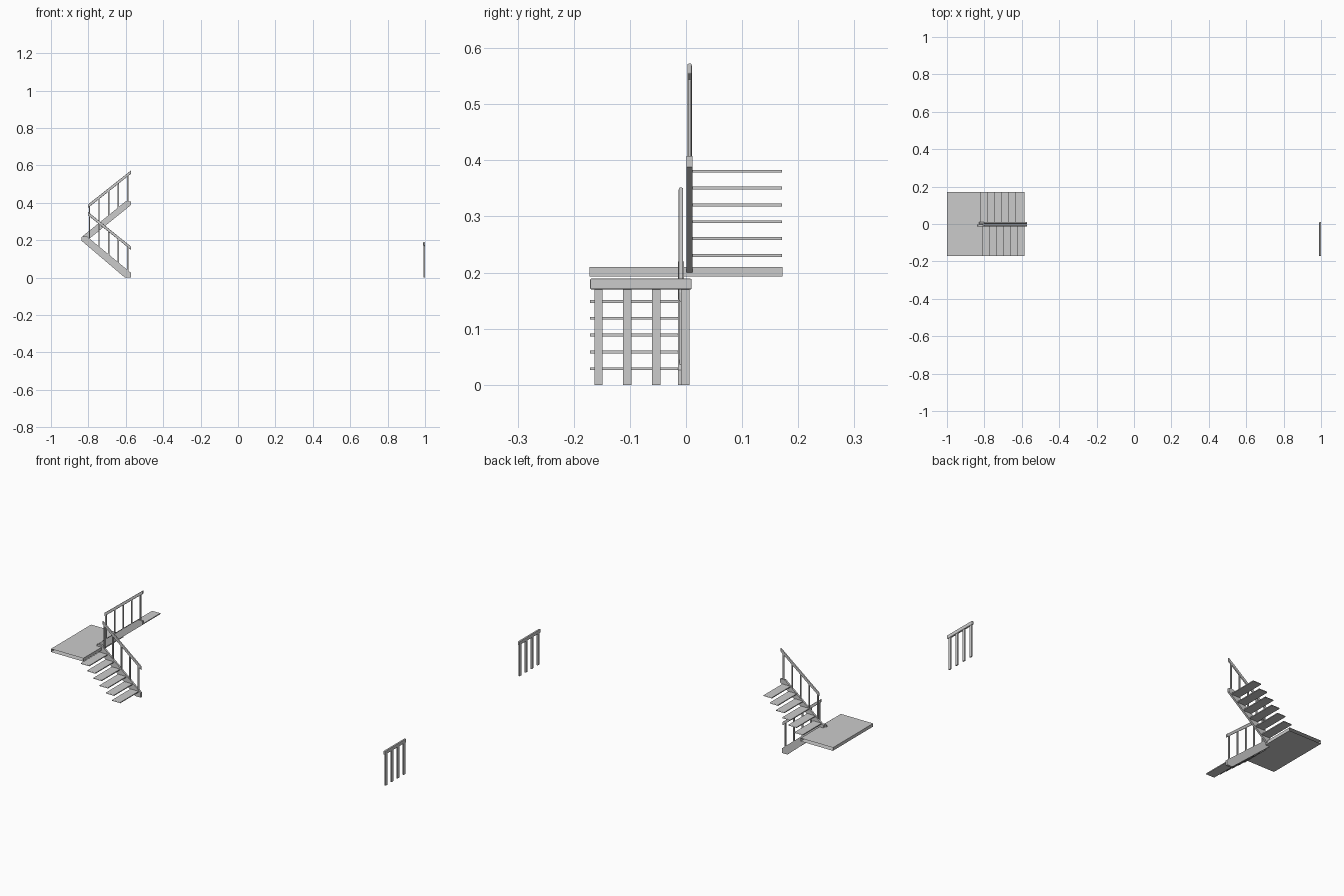
import bpy, bmesh

if "Cube" in bpy.data.objects:
    bpy.data.objects.remove(bpy.data.objects["Cube"])


def make(name, verts, faces, bevel=0.0):
    me = bpy.data.meshes.new(name)
    me.from_pydata(verts, [], faces)
    bm = bmesh.new()
    bm.from_mesh(me)
    bmesh.ops.recalc_face_normals(bm, faces=bm.faces)
    bm.to_mesh(me)
    bm.free()
    ob = bpy.data.objects.new(name, me)
    bpy.context.collection.objects.link(ob)
    if bevel:
        m = ob.modifiers.new("soft_edges", "BEVEL")
        m.width, m.segments = bevel, 2
    return ob


def extrude(name, profile, y0, y1, capped=True, bevel=0.0):
    """Sweep an xz profile along y, optionally leaving the ends open."""
    n = len(profile)
    verts = [(x, y, z) for y in (y0, y1) for x, z in profile]
    faces = [(i, (i + 1) % n, n + (i + 1) % n, n + i) for i in range(n)]
    if capped:
        faces += [tuple(range(n))[::-1], tuple(range(n, 2 * n))]
    return make(name, verts, faces, bevel)


def box(name, x0, x1, y0, y1, z0, z1, capped=True, bevel=0.0):
    return extrude(name, [(x0, z0), (x1, z0), (x1, z1), (x0, z1)],
                   y0, y1, capped, bevel)


# Landing slab and treads have open ends where they meet the walls
box("landing", -1.0, -0.807, -0.172, 0.172, 0.193, 0.21, capped=False)

STEP, DEPTH, RISE, THICK = 0.0372, 0.049, 0.03, 0.005
for i in range(6):
    nose = -0.585 - STEP * i
    top = RISE * (i + 1) + 0.001
    box(f"lower_tread_{i + 1}", nose - DEPTH, nose, -0.171, -0.0138,
        top - THICK, top, capped=False)
    nose = -0.820 + STEP * i
    top = 0.203 + RISE * (i + 1)
    box(f"upper_tread_{i + 1}", nose, nose + DEPTH, 0.011, 0.171,
        top - THICK, top, capped=False)

# Single stringer on the inner side of each flight
LOWER_Y, UPPER_Y = -0.009, 0.0063
extrude("lower_stringer",
        [(-0.605, 0), (-0.573, 0), (-0.573, 0.026), (-0.808, 0.22),
         (-0.835, 0.22), (-0.838, 0.198)], LOWER_Y - 0.0052, LOWER_Y + 0.0052)
extrude("upper_stringer",
        [(-0.805, 0.2), (-0.572, 0.388), (-0.572, 0.408), (-0.60, 0.408),
         (-0.83, 0.222), (-0.83, 0.2)], UPPER_Y - 0.0052, UPPER_Y + 0.0052)


# Sloped handrail with five balusters for each flight
def railing(name, y, z_left, z_right, foot):
    x0, x1, t = -0.803, -0.572, 0.018
    slope = (z_right - z_left) / (x1 - x0)
    extrude(name + "_handrail",
            [(x0, z_left - t), (x1, z_right - t), (x1, z_right), (x0, z_left)],
            y - 0.004, y + 0.004, bevel=0.002)
    for i in range(5):
        x = -0.794 + 0.0512 * i
        top = z_left + slope * (x - x0) - t * 0.6
        box(f"{name}_baluster_{i + 1}", x - 0.0035, x + 0.0035,
            y - 0.003, y + 0.003, foot(x), top)


railing("lower", LOWER_Y, 0.352, 0.166, lambda x: 0.19 - 0.82 * (x + 0.80))
railing("upper", UPPER_Y, 0.390, 0.573, lambda x: 0.225 + 0.806 * (x + 0.80))

# Separate level guard rail at the far right
box("guard_top_rail", 0.990, 1.0, -0.171, 0.010, 0.170, 0.189, bevel=0.002)
for i in range(4):
    y = -0.156 + 0.0515 * i
    box(f"guard_post_{i + 1}", 0.9915, 0.9985, y - 0.0075, y + 0.0075, 0, 0.174)
